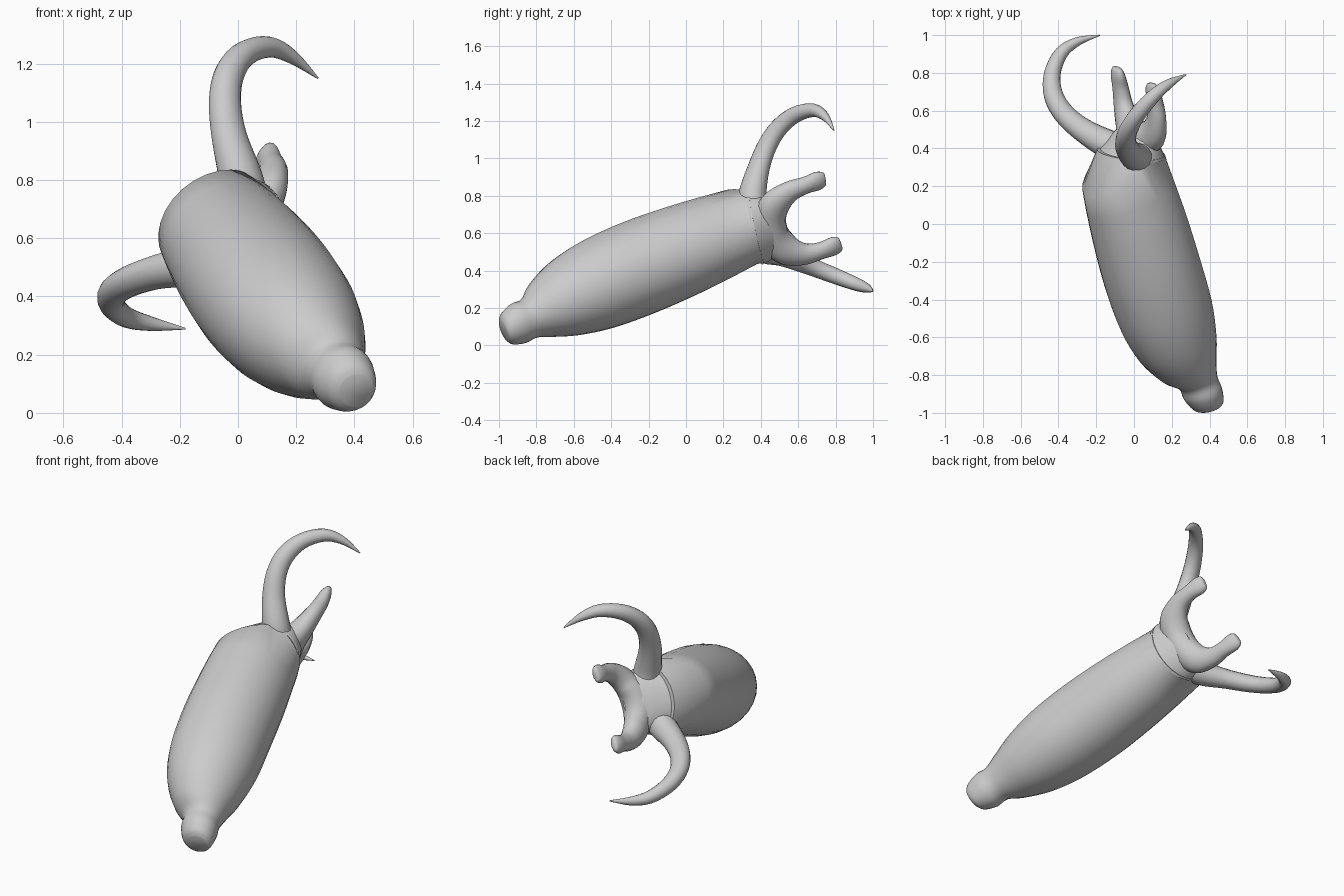
import bpy, bmesh
from math import sin, cos, tau
from mathutils import Vector, Matrix

if "Cube" in bpy.data.objects:
    bpy.data.objects.remove(bpy.data.objects["Cube"])

# Creature frame: x across (mirror axis), y along the body, z to its back
along = Vector((-0.283, 0.887, 0.365)).normalized()
across = Vector((-0.457, 0.208, -0.865))
across = (across - along * across.dot(along)).normalized()
back = across.cross(along)
FRAME = Matrix((across, along, back)).transposed().to_4x4()
FRAME.translation = (-0.034, 0.345, 0.629)


def smooth(keys, n=4):
    """Catmull-Rom interpolation of rows of numbers."""
    k = [keys[0]] + list(keys) + [keys[-1]]
    out = []
    for i in range(1, len(k) - 2):
        for j in range(n):
            t = j / n
            out.append([0.5 * (2 * b + (c - a) * t + (2 * a - 5 * b + 4 * c - d) * t * t
                               + (3 * b - a - 3 * c + d) * t ** 3)
                        for a, b, c, d in zip(k[i - 1], k[i], k[i + 1], k[i + 2])])
    return out + [list(keys[-1])]


def make(name, rings, mirror=False):
    """Skin a list of closed rings, cap both ends and place in the frame."""
    bm = bmesh.new()
    loops = [[bm.verts.new(p) for p in r] for r in rings]
    n = len(loops[0])
    for a, b in zip(loops, loops[1:]):
        for i in range(n):
            bm.faces.new((a[i], a[(i + 1) % n], b[(i + 1) % n], b[i]))
    bm.faces.new(loops[0][::-1])
    bm.faces.new(loops[-1])
    bmesh.ops.recalc_face_normals(bm, faces=bm.faces)
    me = bpy.data.meshes.new(name)
    bm.to_mesh(me)
    bm.free()
    ob = bpy.data.objects.new(name, me)
    bpy.context.collection.objects.link(ob)
    ob.matrix_world = FRAME
    if mirror:
        ob.modifiers.new("mirror", 'MIRROR').use_mirror_merge = False
    bpy.ops.object.select_all(action='DESELECT')
    ob.select_set(True)
    bpy.context.view_layer.objects.active = ob
    bpy.ops.object.shade_smooth_by_angle(angle=0.85)
    return ob


def section(y, slope, zc, a, b, fold=0, n=28):
    """Oval cross-section of the body, leaning by slope and bent by fold."""
    return [Vector((a * cos(tau * i / n),
                    y - b * (slope * sin(tau * i / n) + fold * abs(sin(tau * i / n))),
                    zc + b * sin(tau * i / n))) for i in range(n)]


def tube(path, ref, n=16):
    """Rings along a path of (x, y, z, width, depth)."""
    rows = smooth(path)
    pts = [Vector(r[:3]) for r in rows]
    rings = []
    for i, (p, r) in enumerate(zip(pts, rows)):
        t = (pts[min(i + 1, len(pts) - 1)] - pts[max(i - 1, 0)]).normalized()
        u = (ref - t * ref.dot(t)).normalized()
        v = t.cross(u)
        rings.append([p + v * r[3] * cos(tau * j / n) + u * r[4] * sin(tau * j / n)
                      for j in range(n)])
    return rings


# Torpedo body with tail knob and chamfered shoulder
body = smooth([
    (-1.495, 0, .022, .058, .060),
    (-1.47, 0, .012, .090, .085),
    (-1.40, 0, .002, .114, .104),
    (-1.33, 0, -.005, .112, .107),
    (-1.25, 0, -.036, .150, .155),
    (-1.10, 0, -.055, .205, .217),
    (-.90, 0, -.062, .243, .256),
    (-.65, 0, -.063, .255, .265),
    (-.40, 0, -.056, .245, .261),
    (-.20, 0, -.050, .228, .250)])
body.append((.02, 0, -.045, .207, .242, .46))
body.append((.025, .42, .03, .200, .162))
make("body", [section(*r) for r in body])

# Head block tapering out of the shoulder
head = smooth([(.01, .42, .03, .200, .160), (.06, .35, .055, .186, .122),
               (.11, .2, .075, .158, .088), (.15, 0, .09, .11, .055)])
make("head", [section(*r) for r in head])

# Forked pair of flattened jaws, one U-shaped sweep
half = [(.05, .085, .09, .088, .085), (.14, .125, .12, .085, .066),
        (.192, .21, .148, .060, .05), (.202, .30, .166, .047, .042),
        (.202, .37, .173, .053, .034), (.205, .405, .178, .042, .022),
        (.205, .415, .180, .022, .012)]
jaws = [(-x, *r) for x, *r in half[::-1]] + half
make("jaws", tube(jaws, Vector((0, 0, 1))))

# Pair of long curved horns
horn = [(.09, .02, .03, .085, .080), (.17, .06, -.02, .078, .074),
        (.27, .155, -.090, .064, .057), (.36, .247, -.125, .057, .051),
        (.437, .335, -.117, .052, .047), (.50, .42, -.060, .044, .043),
        (.537, .487, .040, .036, .036), (.53, .508, .145, .023, .025),
        (.498, .498, .263, .003, .003)]
make("horns", tube(horn, Vector((.75, -.65, 0))), mirror=True)
